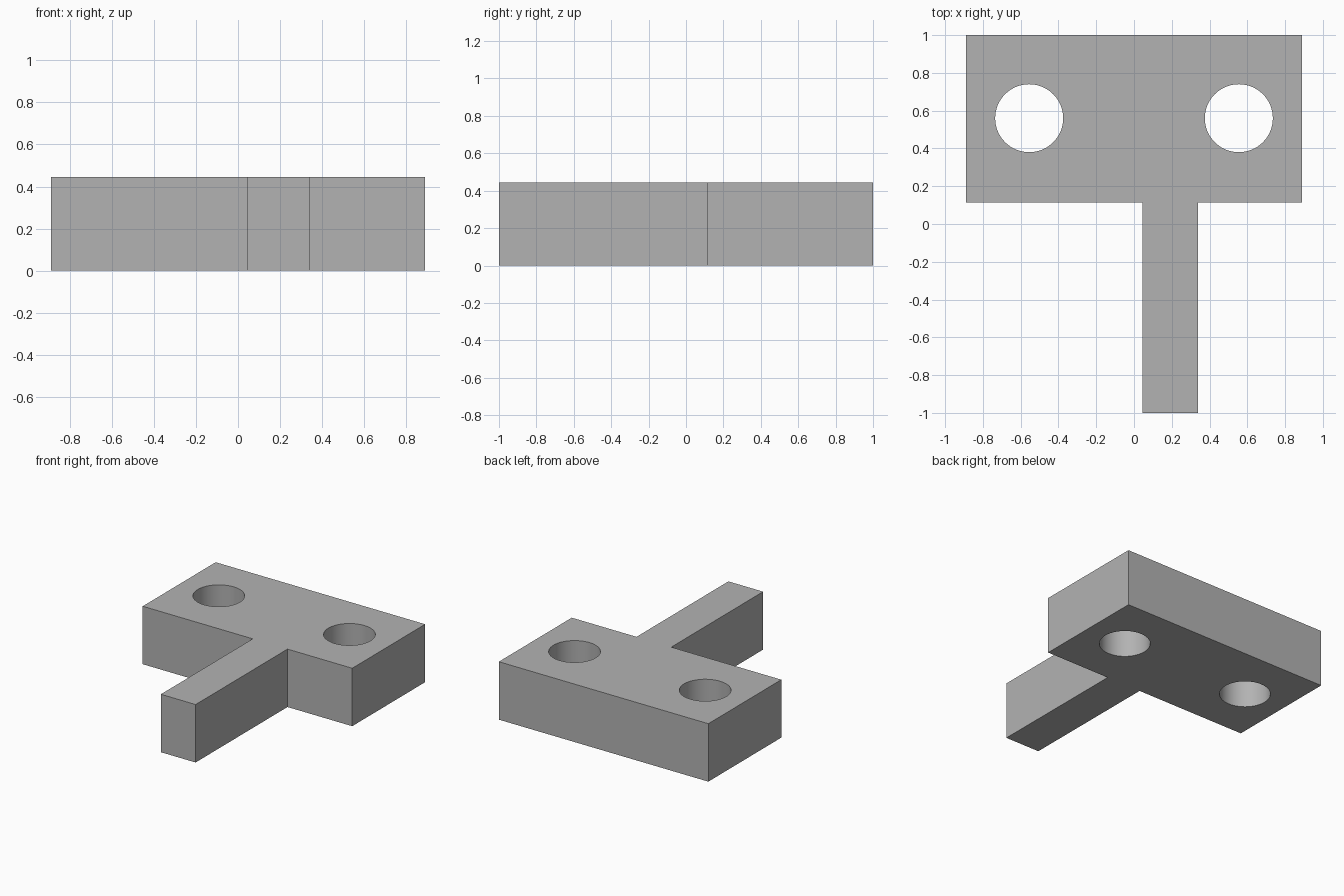
import bpy
import bmesh
import math

cube = bpy.data.objects.get("Cube")
if cube:
    bpy.data.objects.remove(cube, do_unlink=True)

HEIGHT = 0.445
HALF_WIDTH = 0.89
SHOULDER_Y = 0.115
STEM_LEFT, STEM_RIGHT = 0.34, 0.045
HOLE_X, HOLE_Y, HOLE_RADIUS = 0.555, 0.56, 0.18

grey = bpy.data.materials.new("plain grey")
grey.use_nodes = True
colour = (0.45, 0.45, 0.45, 1)
grey.diffuse_color = colour
grey.node_tree.nodes["Principled BSDF"].inputs["Base Color"].default_value = colour

# Plate with an off-centre stem, extruded from one outline
outline = [
    (-HALF_WIDTH, SHOULDER_Y), (STEM_RIGHT, SHOULDER_Y),
    (STEM_RIGHT, -1), (STEM_LEFT, -1),
    (STEM_LEFT, SHOULDER_Y), (HALF_WIDTH, SHOULDER_Y),
    (HALF_WIDTH, 1), (-HALF_WIDTH, 1),
]
bm = bmesh.new()
base = bm.faces.new([bm.verts.new((x, y, 0)) for x, y in outline])
top = bmesh.ops.extrude_face_region(bm, geom=[base])["geom"]
bmesh.ops.translate(bm, vec=(0, 0, HEIGHT),
                    verts=[v for v in top if isinstance(v, bmesh.types.BMVert)])
bmesh.ops.recalc_face_normals(bm, faces=bm.faces)
mesh = bpy.data.meshes.new("bracket_plate")
bm.to_mesh(mesh)
bm.free()
mesh.materials.append(grey)
plate = bpy.data.objects.new("bracket_plate", mesh)
bpy.context.collection.objects.link(plate)

# Two round through-holes
for side, name in ((-1, "right"), (1, "left")):
    bpy.ops.mesh.primitive_cylinder_add(
        vertices=64, radius=HOLE_RADIUS, depth=1,
        location=(side * HOLE_X, HOLE_Y, HEIGHT / 2))
    cutter = bpy.context.object
    cutter.name = name + "_hole_cutter"
    cutter.data.materials.append(grey)
    cut = plate.modifiers.new(name + "_hole", 'BOOLEAN')
    cut.operation = 'DIFFERENCE'
    cut.solver = 'EXACT'
    cut.object = cutter
    bpy.ops.object.select_all(action='DESELECT')
    plate.select_set(True)
    bpy.context.view_layer.objects.active = plate
    bpy.ops.object.modifier_apply(modifier=cut.name)
    bpy.data.objects.remove(cutter, do_unlink=True)

# Smooth hole walls, crisp edges elsewhere
bpy.ops.object.shade_smooth_by_angle(angle=math.radians(30))
